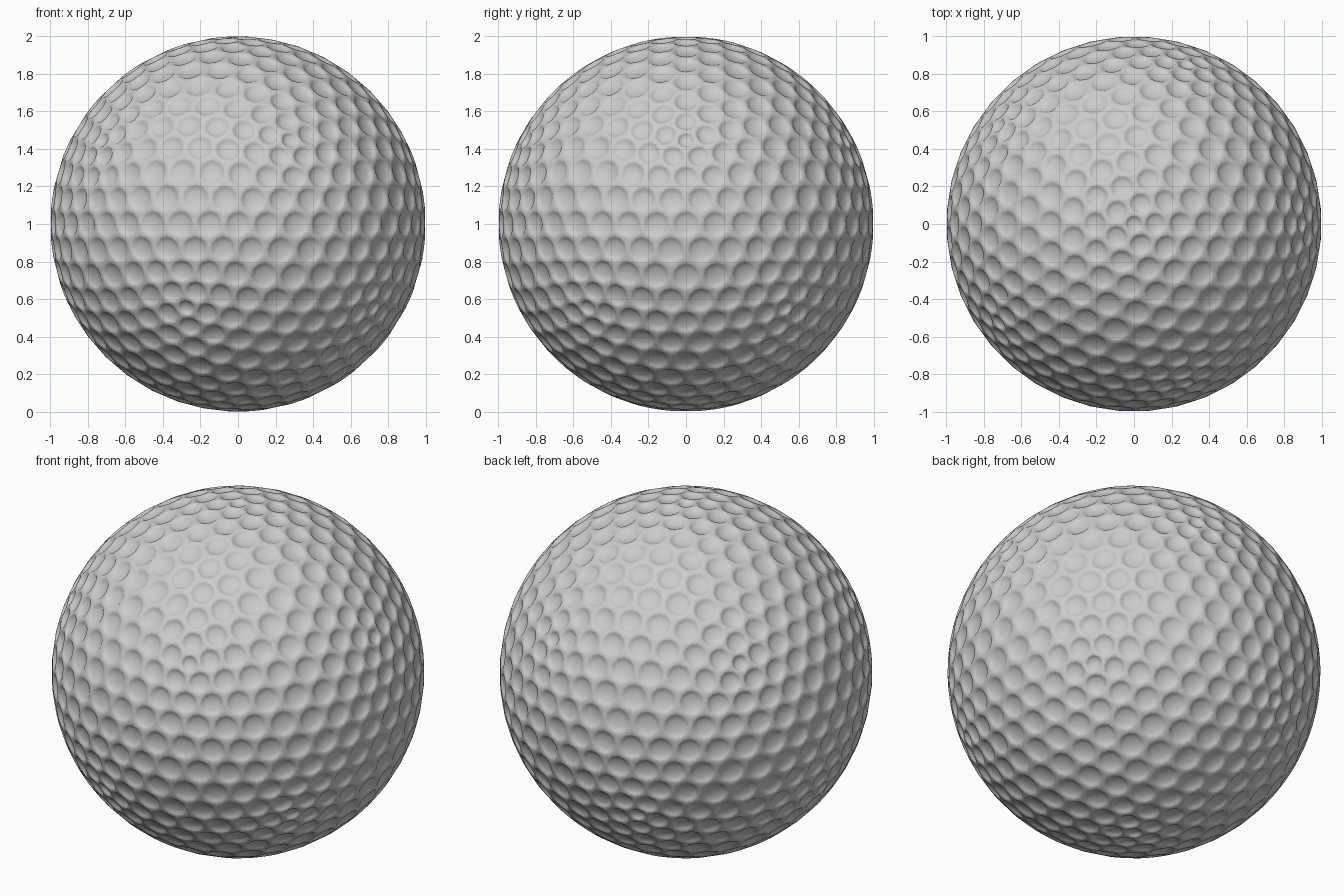
import bpy, bmesh, math
from mathutils import Vector

if "Cube" in bpy.data.objects:
    bpy.data.objects.remove(bpy.data.objects["Cube"])

RIM, FLOOR = 1.0, 0.978

# Icosphere whose dual gives the hexagon / pentagon dimple layout
src = bmesh.new()
bmesh.ops.create_icosphere(src, subdivisions=4, radius=1.0)
src.faces.ensure_lookup_table()

ball = bmesh.new()
corners = {f.index: ball.verts.new(f.calc_center_median().normalized() * RIM)
           for f in src.faces}
cells = []
for v in src.verts:
    n = v.co.normalized()
    side = n.orthogonal().normalized()
    up = n.cross(side)

    def angle(f):
        d = f.calc_center_median() - v.co
        return math.atan2(d.dot(up), d.dot(side))
    ring = sorted(v.link_faces, key=angle)
    cells.append(ball.faces.new([corners[f.index] for f in ring]))
src.free()


# Inset each cell and place the new ring at a given radius
def inset(faces, scale, radius):
    bmesh.ops.inset_individual(ball, faces=faces, thickness=0.0)
    for f in faces:
        c = sum((v.co for v in f.verts), Vector()) / len(f.verts)
        for v in f.verts:
            v.co = (c + (v.co - c) * scale).normalized() * radius


inset(cells, 0.88, RIM - 0.001)   # narrow rim
inset(cells, 0.72, FLOOR)         # sloping dimple wall

mesh = bpy.data.meshes.new("dimpled_ball")
ball.to_mesh(mesh)
ball.free()
obj = bpy.data.objects.new("dimpled_ball", mesh)
bpy.context.collection.objects.link(obj)
obj.location.z = 1.0

# Soften the dimples
sub = obj.modifiers.new("soften", 'SUBSURF')
sub.levels = sub.render_levels = 1
for p in mesh.polygons:
    p.use_smooth = True
